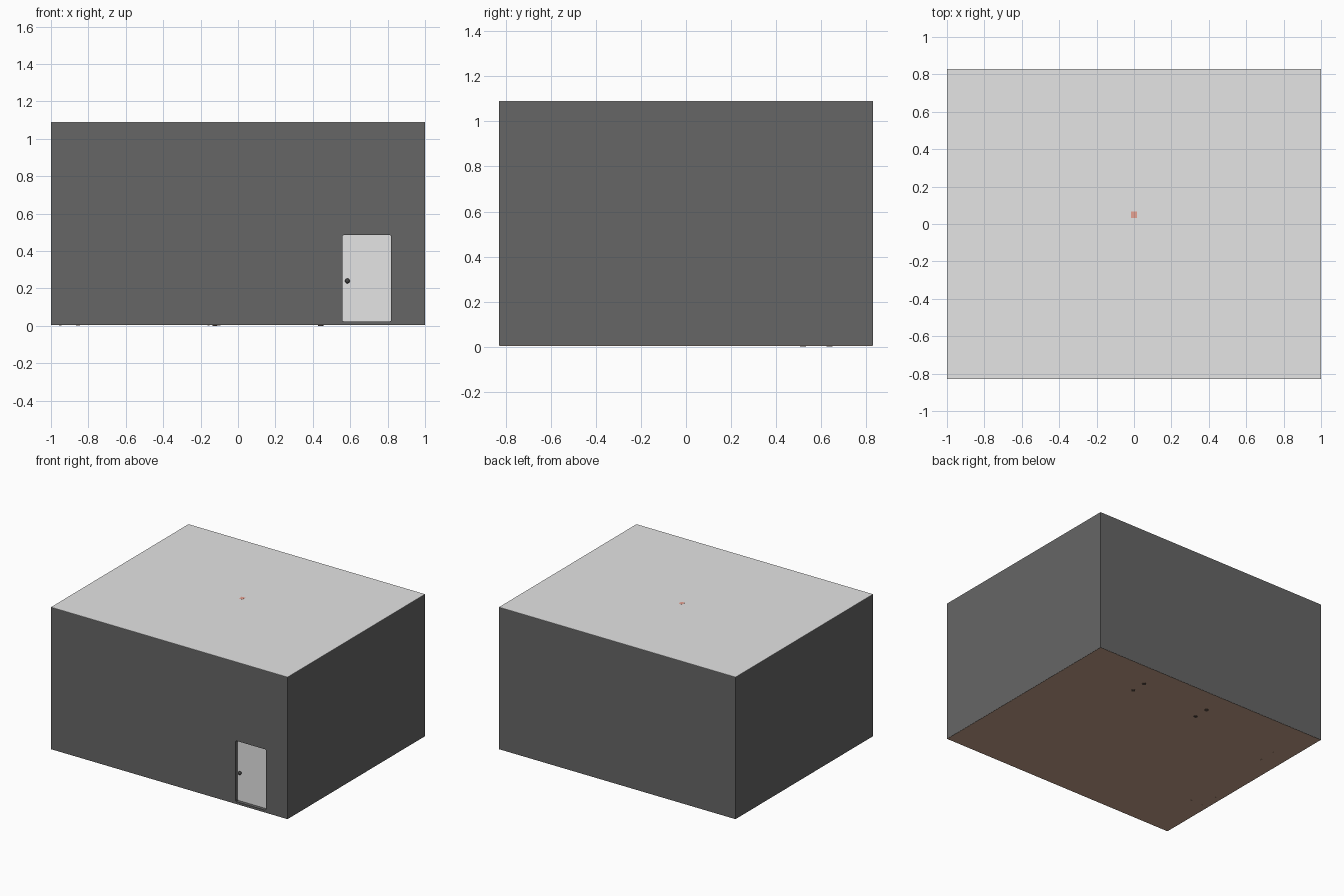
import bpy, bmesh, math
from mathutils import Matrix, Vector

if "Cube" in bpy.data.objects:
    bpy.data.objects.remove(bpy.data.objects["Cube"])


def material(name, rgb):
    m = bpy.data.materials.new(name)
    m.diffuse_color = (*rgb, 1)
    m.use_nodes = True
    m.node_tree.nodes["Principled BSDF"].inputs["Base Color"].default_value = m.diffuse_color
    return m


WALL = material("dark grey wall", (0.132, 0.132, 0.132))
WHITE = material("off white", (0.78, 0.78, 0.78))
FLOOR = material("brown floor", (0.57, 0.355, 0.255))
DARK = material("dark metal", (0.06, 0.06, 0.06))
WOOD = material("dark brown wood", (0.1, 0.07, 0.055))
RED = material("pale red", (0.8, 0.36, 0.29))


def finish(name, bm, mat):
    me = bpy.data.meshes.new(name)
    bm.to_mesh(me)
    bm.free()
    me.materials.append(mat)
    ob = bpy.data.objects.new(name, me)
    bpy.context.collection.objects.link(ob)
    return ob


def box(name, lo, hi, mat, round_y=0):
    """Box between two corners; round_y rounds the edges running along y."""
    bm = bmesh.new()
    lo, hi = Vector(lo), Vector(hi)
    bmesh.ops.create_cube(bm, size=1, matrix=Matrix.Translation((lo + hi) / 2)
                          @ Matrix.Diagonal((*(hi - lo), 1)))
    if round_y:
        edges = [e for e in bm.edges if abs(e.verts[0].co.y - e.verts[1].co.y) > 1e-5]
        bmesh.ops.bevel(bm, geom=edges, offset=round_y, segments=3, affect='EDGES')
    return finish(name, bm, mat)


def cylinder(name, x, y, z0, z1, r, mat, sides=12):
    bm = bmesh.new()
    bmesh.ops.create_cone(bm, cap_ends=True, segments=sides, radius1=r, radius2=r,
                          depth=z1 - z0, matrix=Matrix.Translation((x, y, (z0 + z1) / 2)))
    return finish(name, bm, mat)


X, Y, Z0, Z1, T = 1.0, 0.83, 0.004, 1.088, 0.04

# Walls, hollowed out and opened for the door
walls = box("walls", (-X, -Y, Z0), (X, Y, Z1), WALL)
cutters = [box("room_cutter", (-X + T, -Y + T, -0.1), (X - T, Y - T, 1.2), WALL),
           box("door_cutter", (0.559, -Y - 0.1, 0.022), (0.819, -Y + 0.1, 0.487), WALL, 0.005)]
bpy.context.view_layer.objects.active = walls
for c in cutters:
    c.hide_render = True
    mod = walls.modifiers.new(c.name, 'BOOLEAN')
    mod.operation, mod.solver, mod.object = 'DIFFERENCE', 'EXACT', c
    bpy.ops.object.modifier_apply(modifier=mod.name)
    bpy.data.objects.remove(c)

# Floor and ceiling
box("floor", (-X + 0.001, -Y + 0.001, Z0 - 0.0006), (X - 0.001, Y - 0.001, Z0 + 0.001), FLOOR)
box("ceiling", (-X, -Y, Z1), (X, Y, 1.09), WHITE)

# Recessed door with a round knob
box("door", (0.54, -Y + 0.025, 0.014), (0.835, -Y + 0.045, 0.505), WHITE)
bm = bmesh.new()
bmesh.ops.create_uvsphere(bm, u_segments=16, v_segments=10, radius=0.013,
                          matrix=Matrix.Translation((0.585, -Y + 0.014, 0.24)))
knob = finish("door_knob", bm, DARK)
for p in knob.data.polygons:
    p.use_smooth = True

# Ceiling lamp fixing that just reaches through the roof
box("lamp_fixing", (-0.015, 0.033, 0.98), (0.015, 0.068, 1.0906), RED)

# Table near the back wall, its feet reaching below the floor
box("table_top", (-0.16, 0.49, 0.28), (0.48, 0.67, 0.3), WOOD)
for x in (-0.123, 0.443):
    for y in (0.52, 0.638):
        cylinder("table_leg", x, y, 0, 0.285, 0.014, WOOD)

# Cabinet and bench along the left wall, stool at the front
box("cabinet", (-0.95, 0.34, 0.03), (-0.84, 0.5, 0.3), WOOD)
box("bench_seat", (-0.95, -0.52, 0.14), (-0.83, -0.24, 0.16), WOOD)
cylinder("stool_seat", -0.12, -0.46, 0.15, 0.17, 0.07, WOOD, 20)
feet = [(-0.86, 0.49), (-0.86, 0.355), (-0.85, -0.395), (-0.85, -0.255),
        (-0.95, -0.395), (-0.95, -0.255), (-0.158, -0.5), (-0.1, -0.505), (-0.12, -0.43)]
for x, y in feet:
    cylinder("furniture_foot", x, y, 0.002, 0.15, 0.006, FLOOR, 8)
